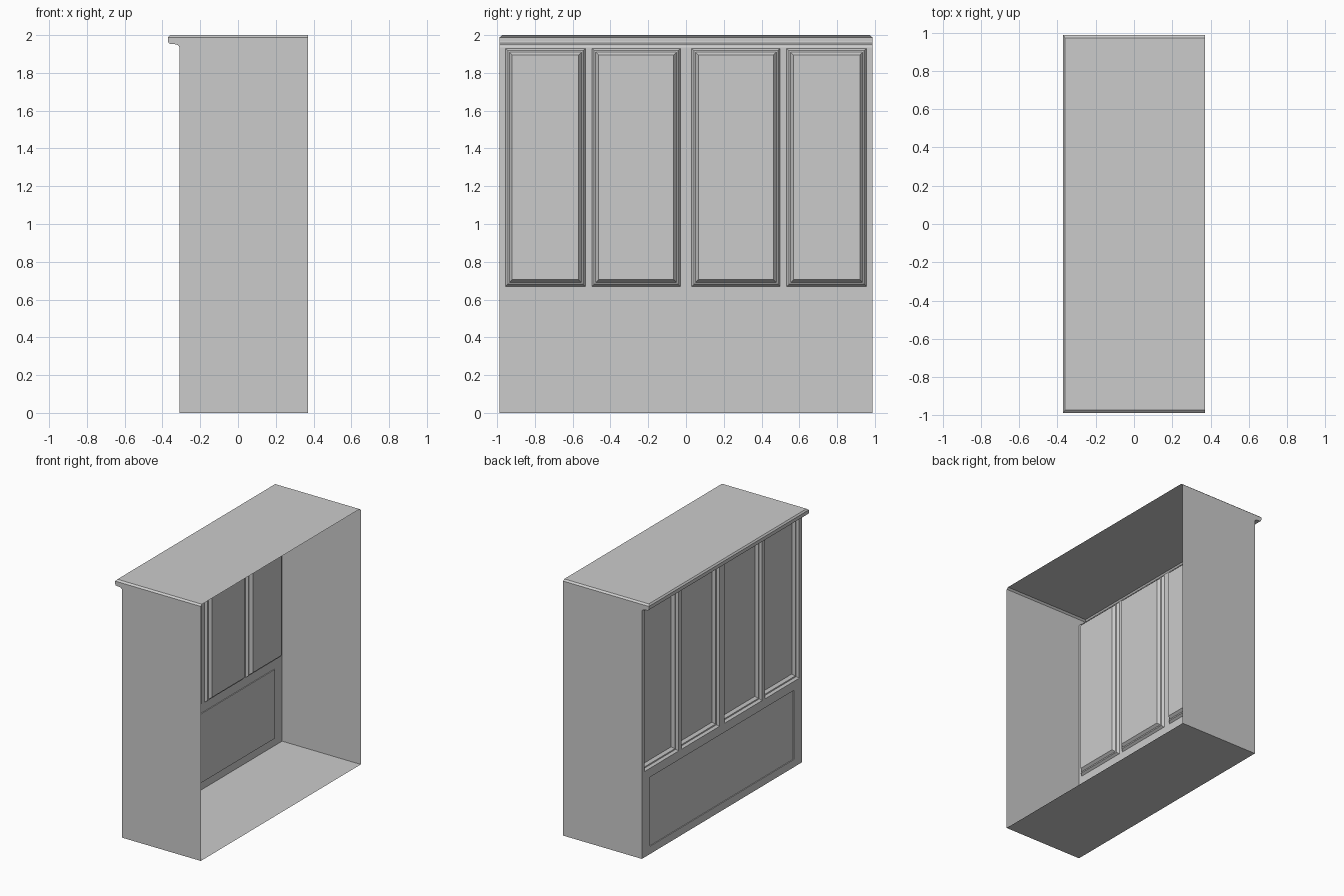
import bpy, bmesh

if "Cube" in bpy.data.objects:
    bpy.data.objects.remove(bpy.data.objects["Cube"])

X0, X1, HY = -0.31, 0.37, 0.987      # front wall, open rear, half width
WALL_TOP = 1.935


def finish(name, bm, recalc=False):
    bmesh.ops.remove_doubles(bm, verts=bm.verts, dist=1e-5)
    if recalc:
        bmesh.ops.recalc_face_normals(bm, faces=bm.faces)
    me = bpy.data.meshes.new(name)
    bm.to_mesh(me)
    bm.free()
    ob = bpy.data.objects.new(name, me)
    bpy.context.collection.objects.link(ob)
    return ob


def face(bm, pts):
    return bm.faces.new([bm.verts.new(p) for p in pts])


# carcass: sides, floor, top and moulded cornice as one open-backed sheet
bm = bmesh.new()
cornice = [(X0, WALL_TOP), (-0.314, 1.943), (-0.322, 1.949), (-0.335, 1.952),
           (-0.358, 1.953), (-0.366, 1.957), (-0.37, 1.965), (-0.37, 1.988)]
for (xa, za), (xb, zb) in zip(cornice, cornice[1:]):
    face(bm, [(xa, -HY, za), (xa, HY, za), (xb, HY, zb), (xb, -HY, zb)])
side = [(X1, 0), (X0, 0)] + cornice + [(X1, 1.988)]
TX, TY = -0.36, 0.973
for s in (-1, 1):
    face(bm, [(x, s * HY, z) for x, z in side])
    # bevel along the top edge of each side
    face(bm, [(-0.37, s * HY, 1.988), (X1, s * HY, 1.988), (X1, s * TY, 2), (TX, s * TY, 2)])
face(bm, [(-0.37, -HY, 1.988), (-0.37, HY, 1.988), (TX, TY, 2), (TX, -TY, 2)])
face(bm, [(TX, -TY, 2), (X1, -TY, 2), (X1, TY, 2), (TX, TY, 2)])
face(bm, [(X0, -HY, 0), (X0, HY, 0), (X1, HY, 0), (X1, -HY, 0)])
finish("cabinet_carcass", bm, True)

# front wall with four moulded recesses and one shallow lower panel
bm = bmesh.new()


def cell(y0, y1, z0, z1, x=X0):
    face(bm, [(x, y0, z0), (x, y0, z1), (x, y1, z1), (x, y1, z0)])


def recess(y0, y1, z0, z1, steps):
    """Nested rectangular rings of (inset, depth), closed by a flat panel."""
    def ring(i, d):
        return [(X0 + d, y0 + i, z0 + i), (X0 + d, y0 + i, z1 - i),
                (X0 + d, y1 - i, z1 - i), (X0 + d, y1 - i, z0 + i)]
    rings = [ring(*s) for s in steps]
    for a, b in zip(rings, rings[1:]):
        for k in range(4):
            n = (k + 1) % 4
            face(bm, [a[k], a[n], b[n], b[k]])
    face(bm, rings[-1])


MOULD = [(0, 0), (0.012, 0.018), (0.02, 0.02), (0.035, 0.04)]
doors = [(-0.955, -0.533), (-0.498, -0.03), (0.03, 0.498), (0.533, 0.955)]
Z0, Z1 = 0.67, 1.93
edge = -HY
for a, b in doors:
    cell(edge, a, Z0, Z1)
    recess(a, b, Z0, Z1, MOULD)
    edge = b
cell(edge, HY, Z0, Z1)
cell(-HY, HY, Z1, WALL_TOP)

# lower rail area
PY, PZ0, PZ1 = 0.89, 0.06, 0.6
cell(-HY, HY, 0, PZ0)
cell(-HY, HY, PZ1, Z0)
cell(-HY, -PY, PZ0, PZ1)
cell(PY, HY, PZ0, PZ1)
recess(-PY, PY, PZ0, PZ1, [(0, 0), (0.0005, 0.006)])
finish("panelled_front", bm)
